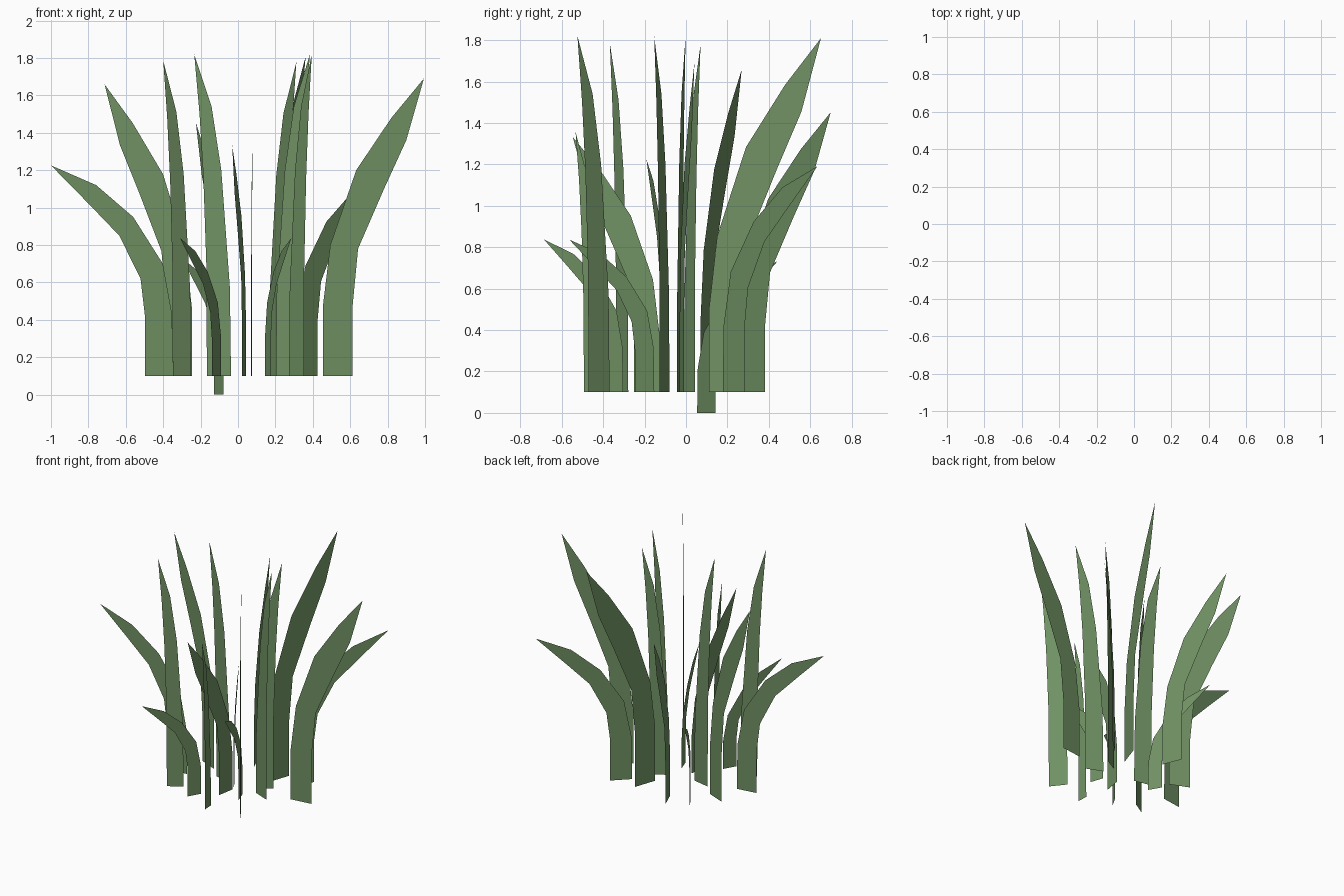
import bpy, bmesh
from math import cos, sin, radians

default_cube = bpy.data.objects.get("Cube")
if default_cube:
    bpy.data.objects.remove(default_cube, do_unlink=True)

# One green for every blade
green = bpy.data.materials.new("grass_green")
green.use_nodes = True
colour = (0.162, 0.285, 0.126, 1)
green.diffuse_color = colour
green.node_tree.nodes["Principled BSDF"].inputs["Base Color"].default_value = colour

# Blade outlines in their own plane: (outward reach, height) for inner edge, outer edge, tip
arching = dict(
    inner=[(-.08, 0), (-.08, .37), (-.04, .7), (.1, 1.1), (.29, 1.38)],
    outer=[(.08, 0), (.08, .37), (.11, .68), (.25, 1), (.37, 1.26)],
    tip=(.465, 1.59))
drooping = dict(
    inner=[(-.075, 0), (-.07, .33), (-.02, .6), (.14, .85), (.34, 1.02)],
    outer=[(.075, 0), (.075, .31), (.1, .52), (.215, .75), (.38, .92)],
    tip=(.583, 1.125))
upright = dict(
    inner=[(-.066, 0), (-.06, .47), (-.013, 1.1), (.04, 1.44)],
    outer=[(.066, 0), (.068, .57), (.085, 1.06), (.106, 1.4)],
    tip=(.135, 1.72))


def add_blade(name, shape, x, y, turn, width, height, base=0.1):
    """Flat upright blade whose tip leans towards the turn angle in degrees."""
    bm = bmesh.new()
    along_x, along_y = cos(radians(turn)), sin(radians(turn))

    def vert(point):
        reach = point[0] * width
        return bm.verts.new((x + reach * along_x, y + reach * along_y,
                             base + point[1] * height))

    inner = [vert(p) for p in shape["inner"]]
    outer = [vert(p) for p in shape["outer"]]
    tip = vert(shape["tip"])
    for low in range(len(inner) - 1):
        high = low + 1
        bm.faces.new((inner[low], outer[low], outer[high], inner[high]))
    bm.faces.new((inner[-1], outer[-1], tip))
    mesh = bpy.data.meshes.new(name)
    bm.to_mesh(mesh)
    bm.free()
    mesh.materials.append(green)
    blade = bpy.data.objects.new(name, mesh)
    bpy.context.collection.objects.link(blade)
    return blade


# Tall arching blades
add_blade("arching_blade_left", arching, x=.533, y=-.02, turn=7.5, width=1, height=1)
add_blade("arching_blade_right", arching, x=-.315, y=.1, turn=157, width=.93, height=.98)
add_blade("arching_blade_back", arching, x=-.07, y=.315, turn=112, width=.89, height=.85)
add_blade("arching_blade_front", arching, x=.032, y=-.19, turn=260, width=.78, height=.775)
add_blade("arching_blade_back_left", arching, x=.203, y=.19, turn=71, width=1.05, height=1.075)

# Low drooping blades
add_blade("drooping_blade_right", drooping, x=-.422, y=-.11, turn=188, width=1, height=1)
add_blade("drooping_blade_back_left", drooping, x=.372, y=.23, turn=44, width=1, height=.97)
add_blade("drooping_blade_front_right", drooping, x=-.115, y=-.347, turn=240, width=.67, height=.655)
add_blade("drooping_blade_front_left", drooping, x=.16, y=-.2, turn=289, width=.66, height=.655)
add_blade("drooping_blade_back", drooping, x=-.102, y=.098, turn=120, width=.68, height=.65, base=0)

# Nearly straight blades
add_blade("upright_blade_right", upright, x=-.102, y=-.03, turn=168, width=1, height=1)
add_blade("upright_blade_front_right", upright, x=-.3, y=-.308, turn=211, width=.86, height=.98)
add_blade("upright_blade_left", upright, x=.262, y=-.104, turn=338, width=.98, height=1)
add_blade("upright_blade_front_left", upright, x=.313, y=-.42, turn=308, width=.98, height=1)
add_blade("upright_blade_back_left", upright, x=.214, y=.016, turn=29, width=.83, height=.975)
add_blade("upright_blade_front", upright, x=.072, y=-.455, turn=274, width=.58, height=.73)
